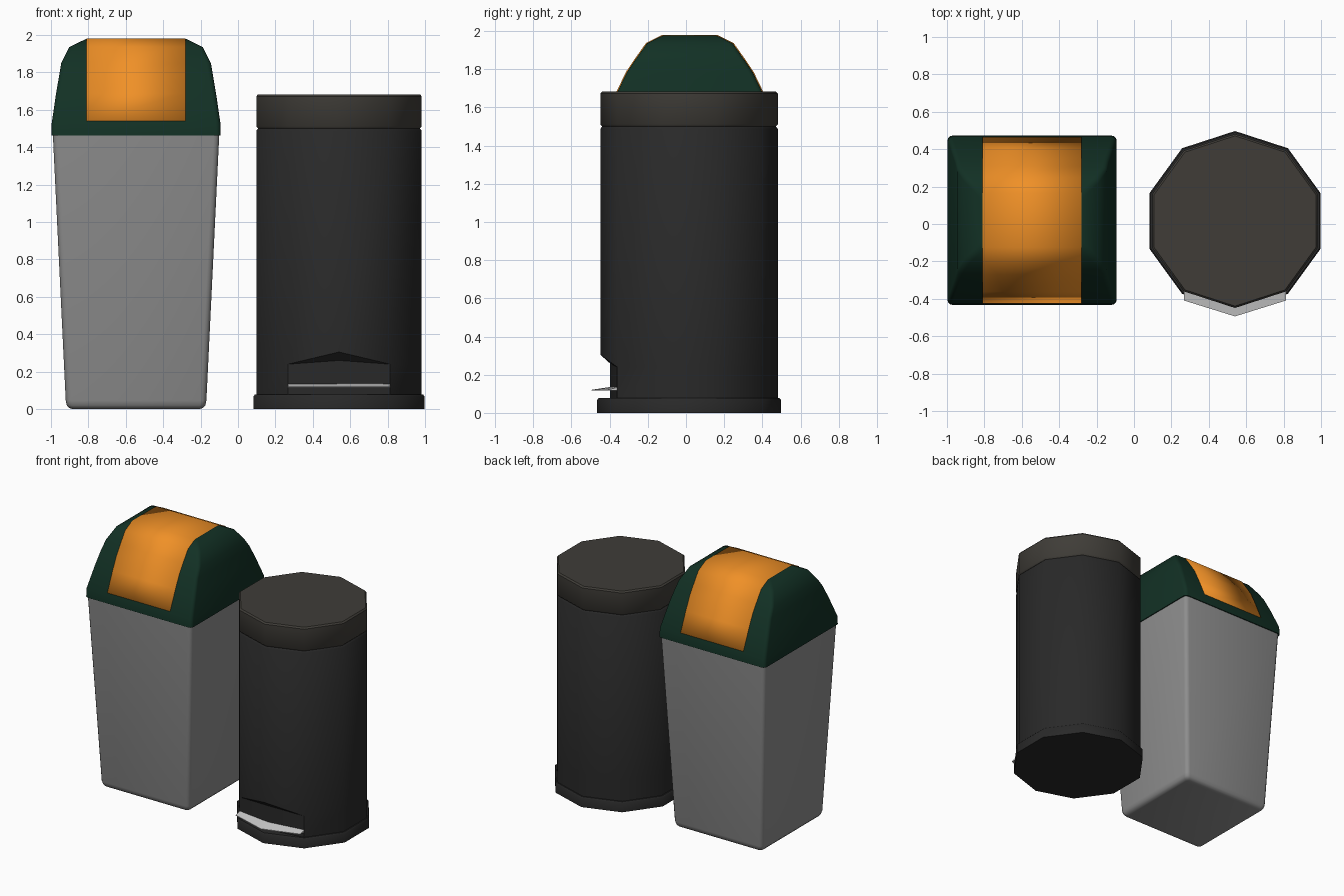
import bpy, bmesh, math

if "Cube" in bpy.data.objects:
    bpy.data.objects.remove(bpy.data.objects["Cube"])


def material(name, rgb):
    m = bpy.data.materials.new(name)
    m.diffuse_color = (*rgb, 1)
    m.use_nodes = True
    m.node_tree.nodes["Principled BSDF"].inputs["Base Color"].default_value = m.diffuse_color
    return m


GREY = material("grey_plastic", (0.27, 0.27, 0.27))
GREEN = material("dark_green", (0.006, 0.03, 0.018))
ORANGE = material("orange", (0.87, 0.28, 0.02))
BLACK = material("black_metal", (0.022, 0.022, 0.022))
BROWN = material("brown_grey", (0.05, 0.046, 0.039))


def finish(bm, name, mat, loc, angle=40):
    bmesh.ops.remove_doubles(bm, verts=bm.verts, dist=1e-5)
    bmesh.ops.recalc_face_normals(bm, faces=bm.faces)
    me = bpy.data.meshes.new(name)
    bm.to_mesh(me)
    bm.free()
    ob = bpy.data.objects.new(name, me)
    ob.location = loc
    bpy.context.collection.objects.link(ob)
    if mat:
        me.materials.append(mat)
    bpy.ops.object.select_all(action='DESELECT')
    bpy.context.view_layer.objects.active = ob
    ob.select_set(True)
    bpy.ops.object.shade_smooth_by_angle(angle=math.radians(angle))
    return ob


def loft(name, rings, mat, loc, angle=40):
    """Skin closed rings of equal point count and cap both ends."""
    bm = bmesh.new()
    vs = [[bm.verts.new(p) for p in r] for r in rings]
    n = len(vs[0])
    for a, b in zip(vs, vs[1:]):
        for i in range(n):
            j = (i + 1) % n
            bm.faces.new((a[i], a[j], b[j], b[i]))
    bm.faces.new(vs[0][::-1])
    bm.faces.new(vs[-1])
    return finish(bm, name, mat, loc, angle)


def rounded_rect(z, hx, hy, r, seg=3):
    pts = []
    for k, (sx, sy) in enumerate([(1, 1), (-1, 1), (-1, -1), (1, -1)]):
        for s in range(seg + 1):
            t = math.pi / 2 * (k + s / seg)
            pts.append((sx * (hx - r) + r * math.cos(t), sy * (hy - r) + r * math.sin(t), z))
    return pts


def decagon(z, r):
    # first point faces the front
    return [(r * math.sin(math.tau * i / 10), -r * math.cos(math.tau * i / 10), z) for i in range(10)]


# ---- Swing-top bin ----
BIN = (-0.545, 0.02, 0)
loft("swing_bin_body", [rounded_rect(z, h, h, r) for z, h, r in
     [(0, 0.34, 0.02), (0.006, 0.358, 0.025), (0.02, 0.37, 0.03),
      (0.045, 0.376, 0.03), (1.47, 0.445, 0.03)]], GREY, BIN)

# Domed lid: height, half width, half depth
DOME = [(1.464, 0.452, 0.452), (1.528, 0.451, 0.447), (1.685, 0.428, 0.378), (1.785, 0.411, 0.33),
        (1.85, 0.40, 0.286), (1.935, 0.357, 0.226), (1.978, 0.27, 0.141)]
loft("swing_bin_lid", [rounded_rect(z, hx, hy, 0.025) for z, hx, hy in DOME], GREEN, BIN)

# Orange flap band running over the dome from front to back
half = [(0.446, 1.542)] + [(hy + 0.004, z + 0.002) for z, hx, hy in DOME[2:]]
outline = [(-y, z) for y, z in half] + half[::-1]
bm = bmesh.new()
left, right = [[bm.verts.new((x, y, z)) for y, z in outline] for x in (-0.265, 0.265)]
for i in range(len(outline) - 1):
    bm.faces.new((left[i], right[i], right[i + 1], left[i + 1]))
flap = finish(bm, "swing_flap", ORANGE, BIN)
solid = flap.modifiers.new("thickness", 'SOLIDIFY')
solid.thickness = 0.015
solid.offset = -1

# ---- Pedal bin ----
PED = (0.54, 0.016, 0)
R = 0.465
loft("pedal_bin_base", [decagon(z, r) for z, r in
     [(0, 0.481), (0.068, 0.481), (0.077, 0.474)]], BLACK, PED)

# Body, with the front edge set back at the bottom to make the pedal recess
low, inner, outer = decagon(0.06, R), decagon(0.24, R), decagon(0.24, R)
low[0] = (0, -0.415, 0.06)
inner[0] = (0, -0.415, 0.26)
outer[0] = (0, -R, 0.305)
loft("pedal_bin_body", [low, inner, outer, decagon(1.488, R), decagon(1.5, R - 0.01)], BLACK, PED)

loft("pedal_bin_lid", [decagon(z, r) for z, r in
     [(1.5, R - 0.01), (1.512, R), (1.672, R), (1.683, R - 0.01)]], BROWN, PED)

# Chevron pedal, a thin wedge pointing forward
sections = []
for x, front, back in [(-0.273, -0.425, -0.36), (0, -0.51, -0.40), (0.273, -0.425, -0.36)]:
    sections.append([(x, front, 0.116), (x, front, 0.121), (x, back, 0.138), (x, back, 0.116)])
loft("foot_pedal", sections, None, PED)
